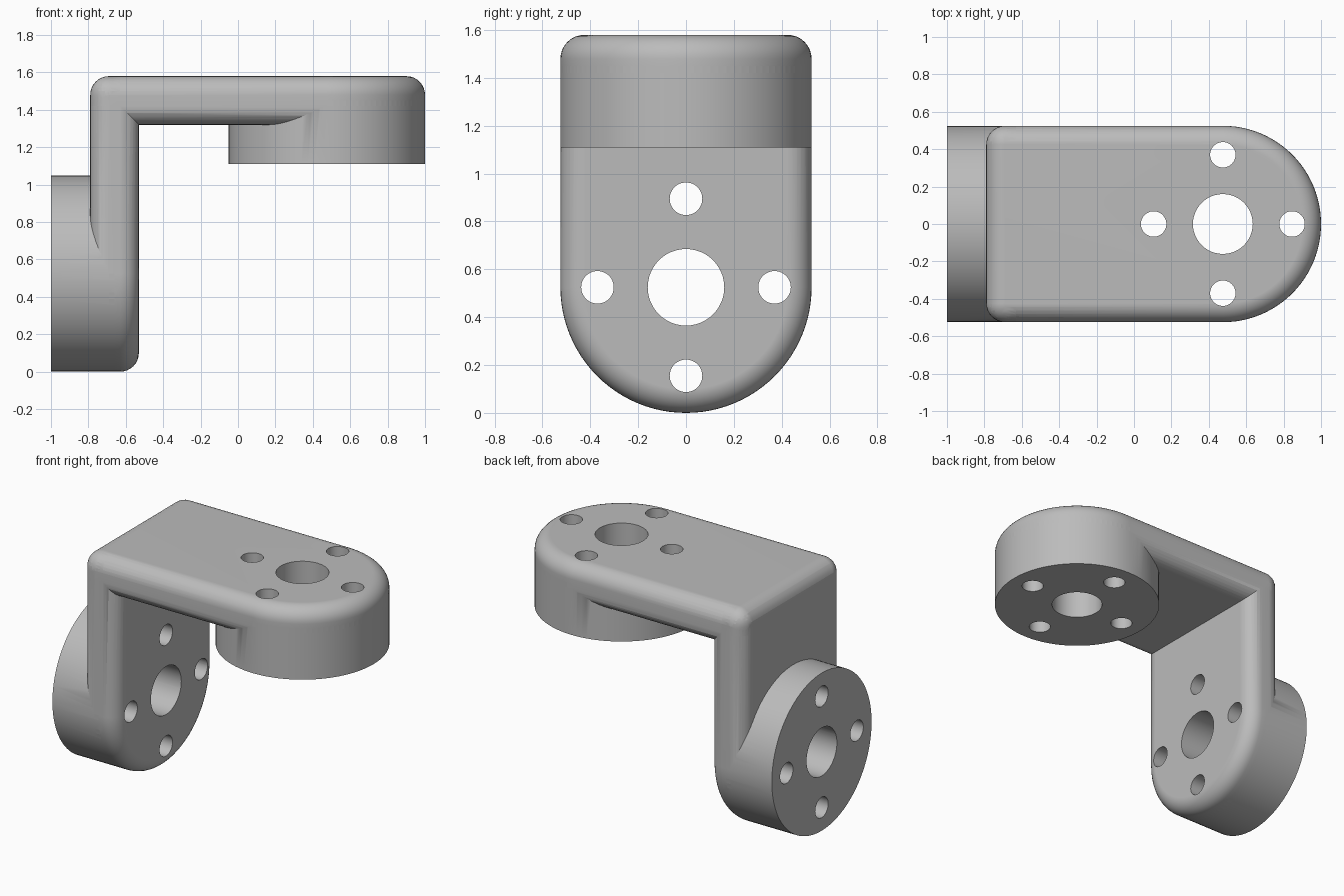
import bpy, bmesh, math
from mathutils import Matrix, Vector

if "Cube" in bpy.data.objects:
    bpy.data.objects.remove(bpy.data.objects["Cube"], do_unlink=True)

RADIUS, THICK, FILLET, BOSS = 0.525, 0.26, 0.1, 0.21
SEGMENTS = 96

grey = bpy.data.materials.new("satin grey")
grey.use_nodes = True
grey.diffuse_color = (0.5, 0.5, 0.5, 1)
grey.node_tree.nodes["Principled BSDF"].inputs["Base Color"].default_value = (0.5, 0.5, 0.5, 1)


def finish(bm, name, place):
    bmesh.ops.recalc_face_normals(bm, faces=bm.faces)
    bm.transform(place)
    mesh = bpy.data.meshes.new(name)
    bm.to_mesh(mesh)
    bm.free()
    mesh.materials.append(grey)
    ob = bpy.data.objects.new(name, mesh)
    bpy.context.collection.objects.link(ob)
    return ob


def prism(outline, low, high):
    bm = bmesh.new()
    base = bm.faces.new([bm.verts.new((x, y, low)) for x, y in outline])
    top = bmesh.ops.extrude_face_region(bm, geom=[base])["geom"]
    bmesh.ops.translate(bm, vec=Vector((0, 0, high - low)),
                        verts=[g for g in top if isinstance(g, bmesh.types.BMVert)])
    bmesh.ops.recalc_face_normals(bm, faces=bm.faces)
    return bm


def arc(radius, start, end, steps):
    return [(radius * math.cos(start + (end - start) * i / steps),
             radius * math.sin(start + (end - start) * i / steps)) for i in range(steps + 1)]


def circle(radius, steps, cx=0, cy=0):
    return [(cx + x, cy + y) for x, y in arc(radius, -math.pi / 2, math.pi * 1.5, steps)[:-1]]


def plate(name, length, place):
    # Round-ended slab with every edge filleted
    outline = arc(RADIUS, -math.pi / 2, math.pi / 2, SEGMENTS // 2)
    outline += [(-length, RADIUS), (-length, -RADIUS)]
    bm = prism(outline, 0, THICK)
    sharp = [e for e in bm.edges if e.calc_face_angle(0) > 0.5]
    bmesh.ops.bevel(bm, geom=sharp, offset=FILLET, segments=8, profile=0.5, affect='EDGES')
    return finish(bm, name, place)


def boolean(target, other, operation):
    mod = target.modifiers.new("join", 'BOOLEAN')
    mod.object, mod.operation, mod.solver = other, operation, 'EXACT'
    bpy.ops.object.select_all(action='DESELECT')
    bpy.context.view_layer.objects.active = target
    target.select_set(True)
    bpy.ops.object.modifier_apply(modifier=mod.name)
    bpy.data.objects.remove(other, do_unlink=True)


# Each arm is laid out flat around its round end, then put in place
arms = {
    "upper": (1.265, Matrix.Translation((0.475, 0, 1.32))),
    "lower": (1.055, Matrix.Translation((-0.79, 0, 0.525)) @ Matrix.Rotation(math.pi / 2, 4, 'Y')),
}

# Slabs and round bosses become one solid
bracket = None
for side, (length, place) in arms.items():
    slab = plate(side + "_plate", length, place)
    if bracket:
        boolean(bracket, slab, 'UNION')
    else:
        bracket = slab
for side, (length, place) in arms.items():
    boss = finish(prism(circle(RADIUS, SEGMENTS), -BOSS, THICK / 2), side + "_boss", place)
    boolean(bracket, boss, 'UNION')

# Shaft hole with four bolt holes around it, through each arm
holes = [(0.16, 0, 0)] + [(0.068, 0.37 * x, 0.37 * y)
                          for x, y in ((1, 0), (-1, 0), (0, 1), (0, -1))]
for side, (length, place) in arms.items():
    for radius, x, y in holes:
        cutter = finish(prism(circle(radius, 48, x, y), -0.4, 0.4), side + "_hole_cutter", place)
        cutter.hide_render = True
        boolean(bracket, cutter, 'DIFFERENCE')

# Smooth fillets and walls, crisp rims
bracket.name = "angle_bracket"
bpy.ops.object.shade_smooth_by_angle(angle=math.radians(30))
weighted = bracket.modifiers.new("flat face normals", 'WEIGHTED_NORMAL')
weighted.keep_sharp = True
